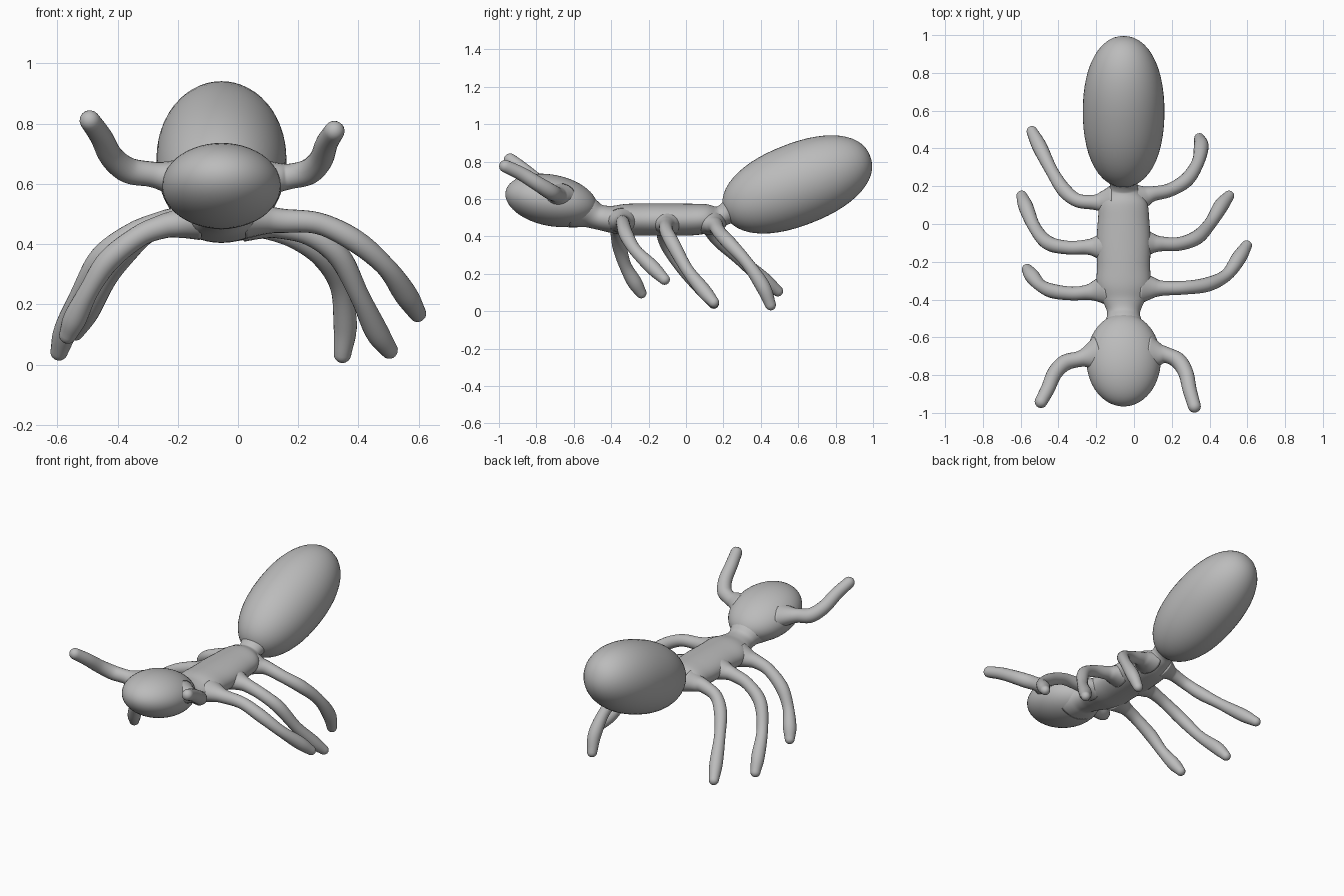
import bpy, bmesh, math
from mathutils import Vector, Matrix

if "Cube" in bpy.data.objects:
    bpy.data.objects.remove(bpy.data.objects["Cube"])

grey = bpy.data.materials.new("plain grey")
grey.diffuse_color = (0.5, 0.5, 0.5, 1)
grey.use_nodes = True
grey.node_tree.nodes["Principled BSDF"].inputs["Base Color"].default_value = grey.diffuse_color
AXIS_X = -0.055   # the body sits slightly left of the leg span


def finish(name, bm):
    bmesh.ops.recalc_face_normals(bm, faces=bm.faces[:])
    for f in bm.faces:
        f.smooth = True
    me = bpy.data.meshes.new(name)
    bm.to_mesh(me)
    bm.free()
    me.materials.append(grey)
    ob = bpy.data.objects.new(name, me)
    bpy.context.collection.objects.link(ob)
    return ob


def egg(name, centre, size, tilt, power=2.0):
    """Tilted ellipsoid; a power above 2 gives fuller shoulders."""
    bm = bmesh.new()
    bmesh.ops.create_uvsphere(bm, u_segments=48, v_segments=28, radius=1)
    for v in bm.verts:
        x, z, y = v.co                      # poles along y
        rad = math.hypot(x, z)
        k = (rad ** power + abs(y) ** power) ** (-1 / power)
        v.co = (x * k * size[0], y * k * size[1], z * k * size[2])
    bm.transform(Matrix.Translation(centre) @ Matrix.Rotation(math.radians(tilt), 4, 'X'))
    return finish(name, bm)


def spline(points, steps):
    """Catmull-Rom resampling of (x, y, z, side radius, up radius)."""
    pts = [Vector(p) for p in points]
    pts = [pts[0] * 2 - pts[1]] + pts + [pts[-1] * 2 - pts[-2]]
    out = []
    for i in range(1, len(pts) - 2):
        a, b, c, d = pts[i - 1:i + 3]
        for s in range(steps):
            t = s / steps
            out.append((b * 2 + (c - a) * t + (a * 2 - b * 5 + c * 4 - d) * t ** 2
                        + (b * 3 - a - c * 3 + d) * t ** 3) * 0.5)
    out.append(pts[-2])
    return out


def tube(name, points, sides=20, steps=6, round_tip=True):
    rows = spline(points, steps)
    pos = [Vector(r[:3]) for r in rows]
    rings = []
    for i, r in enumerate(rows):
        tan = (pos[min(i + 1, len(pos) - 1)] - pos[max(i - 1, 0)]).normalized()
        rings.append((pos[i], tan, r[3], r[4]))
    if round_tip:
        p, tan, rs, ru = rings[-1]
        for a in (20, 40, 58, 74, 86):
            a = math.radians(a)
            rings.append((p + tan * rs * math.sin(a), tan, rs * math.cos(a), ru * math.cos(a)))
    bm = bmesh.new()
    loops = []
    for p, tan, rs, ru in rings:
        side = tan.cross(Vector((0, 0, 1))).normalized()
        up = side.cross(tan)
        loops.append([bm.verts.new(p + side * rs * math.cos(2 * math.pi * k / sides)
                                   + up * ru * math.sin(2 * math.pi * k / sides))
                      for k in range(sides)])
    for A, B in zip(loops, loops[1:]):
        for k in range(sides):
            j = (k + 1) % sides
            bm.faces.new((A[k], A[j], B[j], B[k]))
    bm.faces.new(loops[0])
    bm.faces.new(loops[-1])
    return finish(name, bm)


def limb(name, root, path, radii):
    """Limb with a flared root buried in the body."""
    first = Vector(path[0])
    root = Vector(root)
    pts = [(*root, radii[0] * 2.3, radii[0] * 1.7),
           (*root.lerp(first, 0.55), radii[0] * 1.45, radii[0] * 1.2)]
    pts += [(*p, r, r) for p, r in zip(path, radii)]
    tube(name, pts)


# Head and abdomen
egg("head", (AXIS_X, -0.72, 0.593), (0.197, 0.249, 0.137), -11)
egg("abdomen", (AXIS_X, 0.595, 0.678), (0.216, 0.418, 0.219), 21.5, 2.2)

# Thorax, flaring into neck and waist
thorax = [(-0.60, 0.55, 0.150, 0.105), (-0.53, 0.53, 0.105, 0.085),
          (-0.47, 0.505, 0.087, 0.068), (-0.40, 0.492, 0.115, 0.072),
          (-0.32, 0.49, 0.143, 0.084), (-0.22, 0.49, 0.140, 0.086),
          (-0.10, 0.49, 0.143, 0.086), (0.02, 0.49, 0.136, 0.085),
          (0.11, 0.495, 0.125, 0.078), (0.17, 0.502, 0.085, 0.060),
          (0.21, 0.52, 0.073, 0.058), (0.27, 0.55, 0.100, 0.085)]
tube("thorax", [(AXIS_X, *p) for p in thorax], sides=36, round_tip=False)

# Legs: slim knee, fuller foot
LEG = (0.040, 0.036, 0.038, 0.033, 0.039, 0.029)
limb("front_leg_right", (0.03, -0.335, 0.485),
     [(0.15, -0.34, 0.477), (0.27, -0.337, 0.468), (0.39, -0.32, 0.41),
      (0.49, -0.27, 0.325), (0.555, -0.18, 0.235), (0.596, -0.115, 0.17)], LEG)
limb("middle_leg_right", (0.03, -0.10, 0.475),
     [(0.14, -0.105, 0.458), (0.24, -0.105, 0.43), (0.335, -0.07, 0.36),
      (0.405, 0.005, 0.225), (0.46, 0.095, 0.11), (0.502, 0.148, 0.048)], LEG)
limb("rear_leg_right", (0.0, 0.13, 0.475),
     [(0.10, 0.16, 0.455), (0.19, 0.18, 0.42), (0.28, 0.235, 0.36),
      (0.338, 0.325, 0.26), (0.356, 0.41, 0.135), (0.347, 0.452, 0.034)], LEG)
limb("front_leg_left", (-0.14, -0.345, 0.48),
     [(-0.25, -0.362, 0.458), (-0.33, -0.368, 0.425), (-0.43, -0.355, 0.345),
      (-0.495, -0.325, 0.245), (-0.54, -0.275, 0.155), (-0.565, -0.24, 0.098)], LEG)
limb("middle_leg_left", (-0.14, -0.12, 0.485),
     [(-0.25, -0.122, 0.47), (-0.35, -0.125, 0.435), (-0.455, -0.10, 0.355),
      (-0.525, -0.02, 0.23), (-0.572, 0.09, 0.115), (-0.594, 0.148, 0.042)], LEG)
limb("rear_leg_left", (-0.11, 0.12, 0.49),
     [(-0.21, 0.115, 0.475), (-0.30, 0.125, 0.44), (-0.37, 0.18, 0.375),
      (-0.435, 0.28, 0.285), (-0.50, 0.41, 0.175), (-0.54, 0.49, 0.108)], LEG)

# Antennae
FEELER = (0.042, 0.043, 0.040, 0.037, 0.034)
limb("antenna_right", (0.08, -0.685, 0.615),
     [(0.175, -0.695, 0.625), (0.235, -0.725, 0.64), (0.275, -0.79, 0.68),
      (0.295, -0.88, 0.735), (0.32, -0.965, 0.775)], FEELER)
limb("antenna_left", (-0.19, -0.69, 0.615),
     [(-0.29, -0.715, 0.632), (-0.365, -0.735, 0.645), (-0.42, -0.79, 0.69),
      (-0.455, -0.87, 0.757), (-0.492, -0.94, 0.81)], FEELER)
